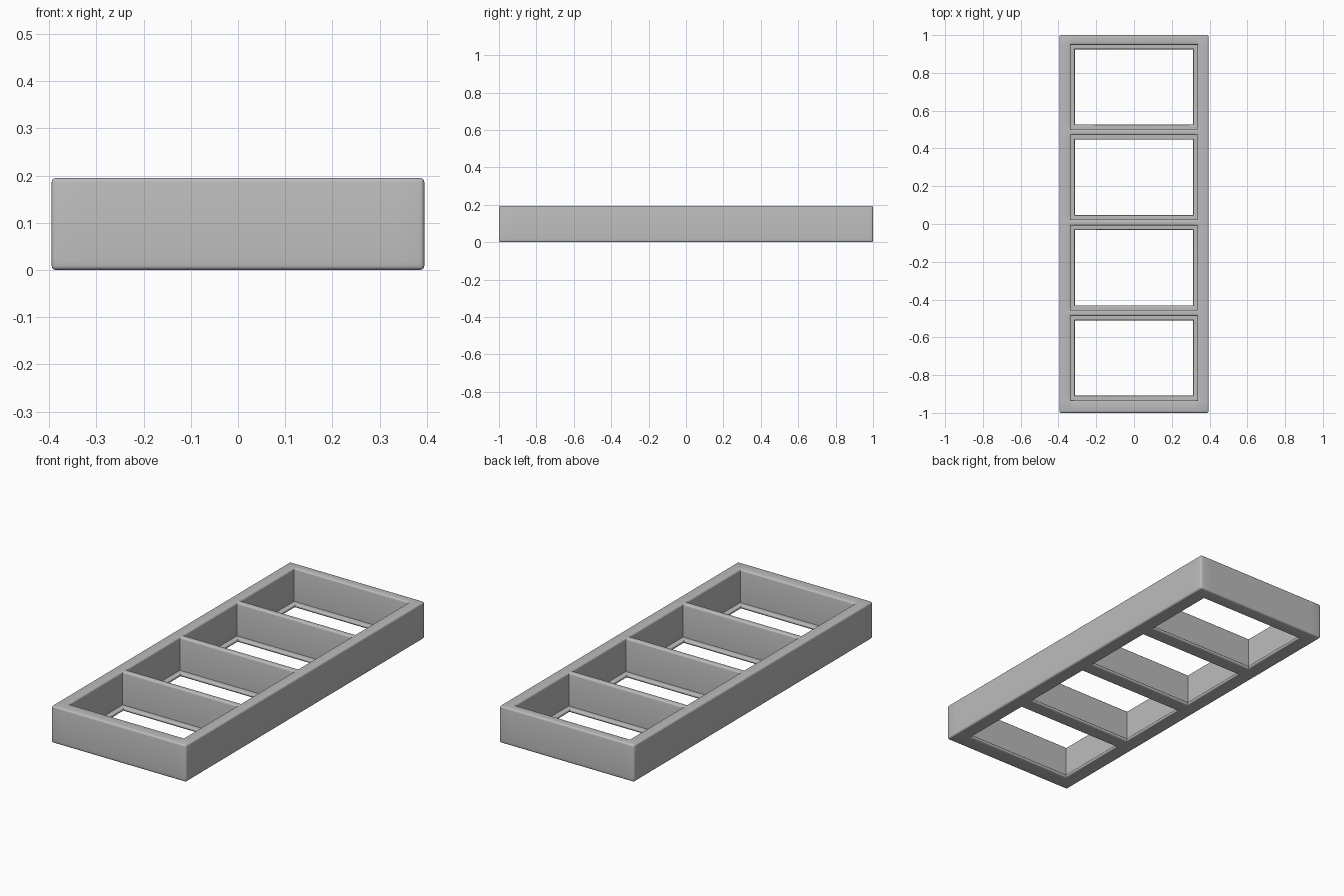
import bpy
import bmesh

cube = bpy.data.objects.get("Cube")
if cube:
    bpy.data.objects.remove(cube, do_unlink=True)

# Overall tray, pocket and window sizes
HALF_X, HALF_Y, HEIGHT, FLOOR = 0.395, 1.0, 0.195, 0.02
POCKET_X, POCKET_Y = 0.335, 0.223
WINDOW_X, WINDOW_Y = 0.313, 0.199
PITCH, OFFSET, BEVEL = 0.4785, 0.008, 0.009
centres = [OFFSET + (i - 1.5) * PITCH for i in range(4)]

# Grid lines through every wall and lip
xs = sorted(s * v for s in (-1, 1) for v in (HALF_X, POCKET_X, WINDOW_X))
ys = sorted([-HALF_Y, HALF_Y] + [c + s * v for c in centres
                                for s in (-1, 1) for v in (POCKET_Y, WINDOW_Y)])
zs = [0, FLOOR, HEIGHT]
lines = (xs, ys, zs)


def solid(cell):
    """True where the tray has material: rim and dividers above, lips below."""
    if any(i < 0 or i >= len(l) - 1 for i, l in zip(cell, lines)):
        return False
    x, y, z = ((l[i] + l[i + 1]) / 2 for i, l in zip(cell, lines))
    hx, hy = (WINDOW_X, WINDOW_Y) if z < FLOOR else (POCKET_X, POCKET_Y)
    return not (abs(x) < hx and any(abs(y - c) < hy for c in centres))


bm = bmesh.new()
verts = {}


def corner(key):
    if key not in verts:
        verts[key] = bm.verts.new([l[k] for l, k in zip(lines, key)])
    return verts[key]


# Skin every boundary between material and air
cells = [(i, j, k) for i in range(len(xs) - 1)
         for j in range(len(ys) - 1) for k in range(len(zs) - 1)]
for cell in filter(solid, cells):
    for axis in range(3):
        for side in (0, 1):
            near = list(cell)
            near[axis] += 2 * side - 1
            if solid(near):
                continue
            u, v = (axis + 1) % 3, (axis + 2) % 3
            loop = []
            for du, dv in ((0, 0), (1, 0), (1, 1), (0, 1)):
                key = list(cell)
                key[axis] += side
                key[u] += du
                key[v] += dv
                loop.append(corner(tuple(key)))
            bm.faces.new(loop if side else loop[::-1])

# Round the outer edges and openings, leaving inner corners crisp
bm.normal_update()
edges = [e for e in bm.edges if e.is_manifold and e.calc_face_angle_signed() > 0.5]
bmesh.ops.bevel(bm, geom=edges, offset=BEVEL, segments=3, profile=0.5,
                affect='EDGES', clamp_overlap=True)

mesh = bpy.data.meshes.new("divided_tray")
bm.to_mesh(mesh)
bm.free()
tray = bpy.data.objects.new("divided_tray", mesh)
bpy.context.collection.objects.link(tray)

# Plain grey plastic
grey = bpy.data.materials.new("plain_grey")
grey.use_nodes = True
colour = (0.5, 0.5, 0.5, 1)
grey.diffuse_color = colour
grey.node_tree.nodes["Principled BSDF"].inputs["Base Color"].default_value = colour
mesh.materials.append(grey)

bpy.context.view_layer.objects.active = tray
tray.select_set(True)
bpy.ops.object.shade_smooth_by_angle(angle=0.6)
